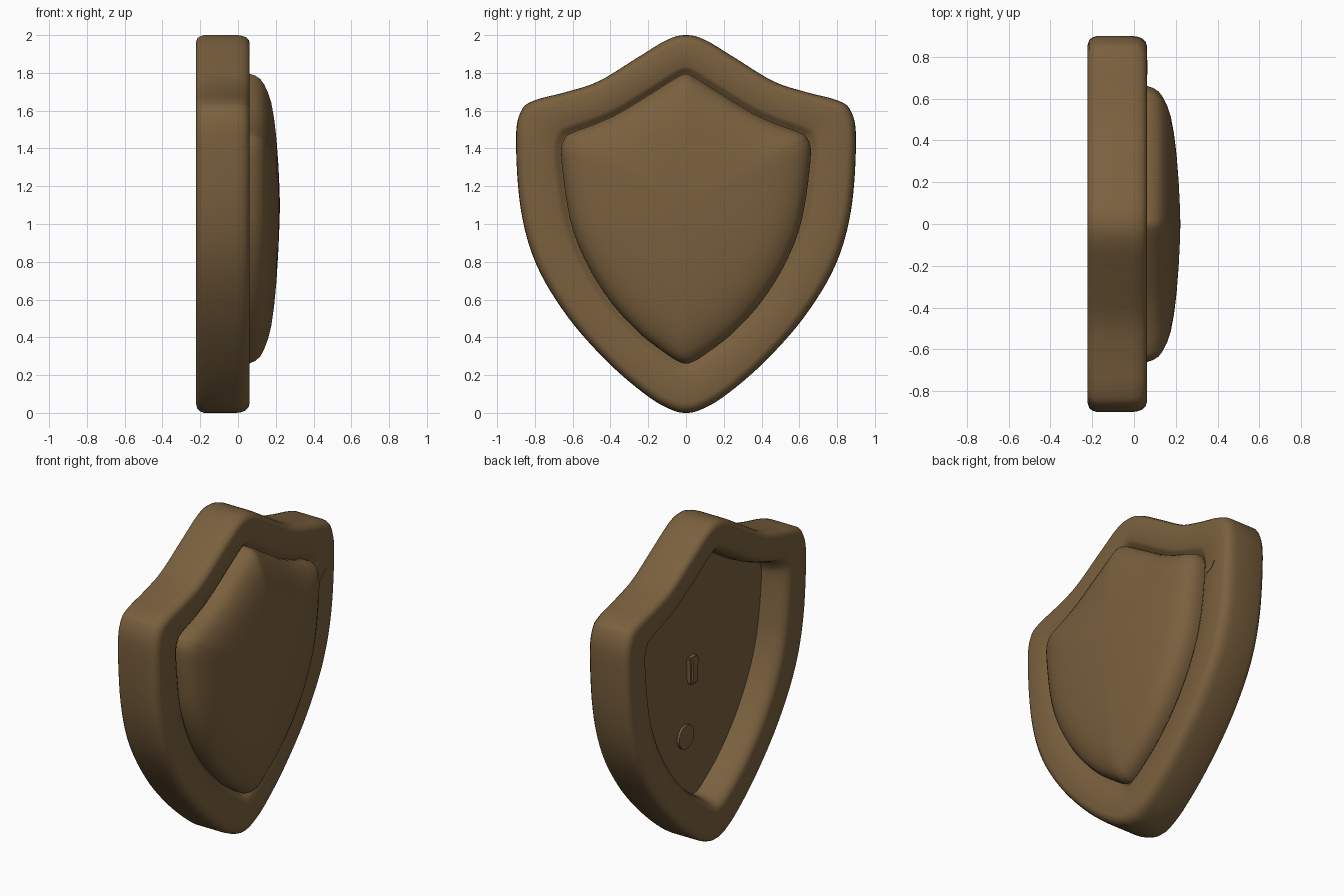
import bpy, bmesh, math
from mathutils import Vector

cube = bpy.data.objects.get("Cube")
if cube:
    bpy.data.objects.remove(cube, do_unlink=True)

wood = bpy.data.materials.new("brown")
wood.use_nodes = True
BROWN = (0.195, 0.118, 0.048, 1)
wood.diffuse_color = BROWN
wood.node_tree.nodes["Principled BSDF"].inputs["Base Color"].default_value = BROWN

# Half outlines (y, z) from crown to tip, matched point for point
OUTER = [(0, 2), (.1, 1.975), (.25, 1.885), (.46, 1.757), (.63, 1.70), (.8, 1.655),
         (.872, 1.6), (.9, 1.45), (.875, 1.08), (.79, .78), (.62, .5), (.405, .26),
         (.205, .09), (.08, .018), (0, 0)]
INNER = [(0, 1.795), (.05, 1.775), (.17, 1.70), (.35, 1.59), (.48, 1.53), (.6, 1.485),
         (.645, 1.45), (.66, 1.35), (.615, 1.03), (.53, .80), (.4, .59), (.25, .425),
         (.12, .323), (.04, .272), (0, .262)]
CENTRE = Vector((0, 1.1))
STEPS = 6


def outline(half):
    """Mirror a half outline and smooth it into a closed Catmull-Rom loop."""
    pts = [Vector(p) for p in half]
    pts += [Vector((-p.x, p.y)) for p in reversed(pts[1:-1])]
    n, loop = len(pts), []
    for i in range(n):
        a, b, c, d = (pts[(i + k - 1) % n] for k in range(4))
        for s in range(STEPS):
            t = s / STEPS
            loop.append(0.5 * (2 * b + (c - a) * t + (2 * a - 5 * b + 4 * c - d) * t ** 2
                               + (3 * b - a - 3 * c + d) * t ** 3))
    return loop


outer, inner = outline(OUTER), outline(INNER)


def rim_ring(t, x):
    return [(x, *o.lerp(i, t)) for o, i in zip(outer, inner)]


def panel_ring(s, x, roundness=0):
    """Shrink the inner outline, easing it towards a circle."""
    ring = []
    for p in inner:
        arm = p - CENTRE
        arm = arm.lerp(arm.normalized() * .7, roundness)
        ring.append((x, *(CENTRE + arm * s)))
    return ring


def finish(name, bm, angle=40):
    bmesh.ops.recalc_face_normals(bm, faces=bm.faces)
    mesh = bpy.data.meshes.new(name)
    bm.to_mesh(mesh)
    bm.free()
    mesh.materials.append(wood)
    obj = bpy.data.objects.new(name, mesh)
    bpy.context.collection.objects.link(obj)
    bpy.ops.object.select_all(action="DESELECT")
    obj.select_set(True)
    bpy.context.view_layer.objects.active = obj
    bpy.ops.object.shade_smooth_by_angle(angle=math.radians(angle))


def loft(name, rings, closed=False, apex=None):
    bm = bmesh.new()
    rows = [[bm.verts.new(p) for p in ring] for ring in rings]
    n = len(outer)
    pairs = list(zip(rows, rows[1:])) + ([(rows[-1], rows[0])] if closed else [])
    for a, b in pairs:
        for i in range(n):
            j = (i + 1) % n
            bm.faces.new((a[i], a[j], b[j], b[i]))
    if apex is not None:
        tip = bm.verts.new((apex, *CENTRE))
        for i in range(n):
            bm.faces.new((rows[-1][i], rows[-1][(i + 1) % n], tip))
    finish(name, bm)


# Rounded rim with a curved inner wall on the back
RIM = [(0, -.18), (.03, -.2), (.08, -.215), (.18, -.222), (.7, -.222), (.78, -.216),
       (.86, -.2), (.92, -.172), (.97, -.13), (1, -.05), (1, .03), (.96, .035),
       (.9, .05), (.8, .062), (.2, .062), (.12, .056), (.05, .04), (.01, .015), (0, -.01)]
loft("shield_rim", [rim_ring(t, x) for t, x in RIM], closed=True)

# Domed front panel
DOME = [(1, .025), (1, .062), (.985, .092), (.96, .118), (.92, .138), (.86, .158),
        (.78, .176), (.66, .191), (.5, .204), (.3, .214), (.12, .22)]
loft("front_panel", [panel_ring(s, x, (1 - s) * .6) for s, x in DOME], apex=.222)

# Flat recessed back panel
loft("back_panel", [panel_ring(s, -.06) for s in (1.005, .5)], apex=-.06)

# Grip stubs on the back panel
bm = bmesh.new()
bmesh.ops.create_cube(bm, size=1)
for v in bm.verts:
    taper = 1 if v.co.z > 0 else .8
    v.co = Vector((-.065 + v.co.x * .06, .04 + v.co.y * .08 * taper, 1.05 + v.co.z * .17))
bmesh.ops.bevel(bm, geom=bm.edges[:], offset=.012, segments=2, affect="EDGES")
finish("upper_grip_stub", bm)

bm = bmesh.new()
bmesh.ops.create_cone(bm, cap_ends=True, segments=24, radius1=.074, radius2=.074, depth=.03)
for v in bm.verts:
    v.co = Vector((-.06 + v.co.z, .1 + v.co.x, .65 + v.co.y))
finish("lower_grip_stub", bm)

# Small diagonal nick on the rim front
bm = bmesh.new()
nick = [(.715, 1.305), (.75, 1.35), (.785, 1.362), (.76, 1.325)]
face = bm.faces.new([bm.verts.new((.06, y, z)) for y, z in nick])
geom = bmesh.ops.extrude_face_region(bm, geom=[face])["geom"]
bmesh.ops.translate(bm, vec=(.005, 0, 0), verts=[g for g in geom if isinstance(g, bmesh.types.BMVert)])
finish("rim_nick", bm)
